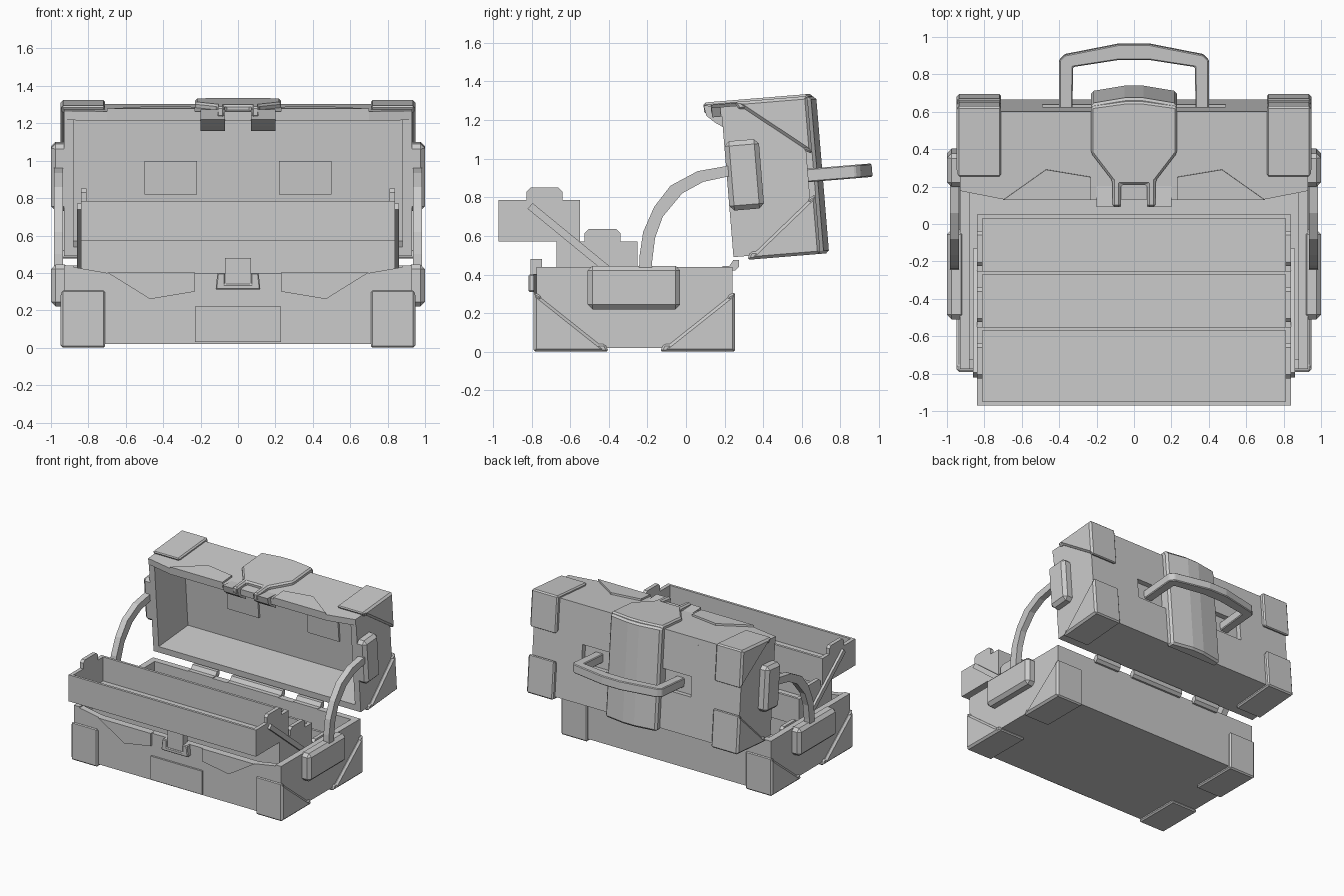
import bpy, bmesh, math
from mathutils import Matrix

if "Cube" in bpy.data.objects:
    bpy.data.objects.remove(bpy.data.objects["Cube"])

BASE = Matrix.Identity(4)
# Lid local space: y = outward through the lid top, z = hinge to front edge
LID = Matrix.Translation((0, 0.245, 0.50)) @ Matrix.Rotation(math.radians(4.7), 4, 'X')


def prism(name, pts, axis, a, b, mat=BASE, mirror=False, bevel=0.0):
    """Extrude a 2D outline along an axis from a to b."""
    def co(p, t):
        return {'x': (t, p[0], p[1]), 'y': (p[0], t, p[1]), 'z': (p[0], p[1], t)}[axis]
    bm = bmesh.new()
    lo = [bm.verts.new(co(p, a)) for p in pts]
    hi = [bm.verts.new(co(p, b)) for p in pts]
    bm.faces.new(lo)
    bm.faces.new(hi)
    n = len(pts)
    for i in range(n):
        j = (i + 1) % n
        bm.faces.new((lo[i], lo[j], hi[j], hi[i]))
    bmesh.ops.recalc_face_normals(bm, faces=bm.faces)
    me = bpy.data.meshes.new(name)
    bm.to_mesh(me)
    bm.free()
    ob = bpy.data.objects.new(name, me)
    bpy.context.collection.objects.link(ob)
    ob.matrix_world = mat
    if bevel:
        m = ob.modifiers.new("bevel", 'BEVEL')
        m.width, m.segments, m.limit_method = bevel, 1, 'ANGLE'
    if mirror:
        ob.modifiers.new("mirror", 'MIRROR')
    return ob


def box(name, x, y, z, mat=BASE, mirror=False, bevel=0.0):
    pts = [(y[0], z[0]), (y[1], z[0]), (y[1], z[1]), (y[0], z[1])]
    return prism(name, pts, 'x', x[0], x[1], mat, mirror, bevel)


def sym(half):
    """Complete a right-hand half outline by mirroring it."""
    return half + [(-x, y) for x, y in reversed(half)]


def corner_guard(name, c, dy, dz, ly, lz, mat=BASE):
    """Guard wrapping a corner: L-shaped plate plus triangular side plate."""
    y, z = c
    t = 0.04
    L = [(0, 0), (ly, 0), (ly - 0.02, t), (t, t), (t, lz - 0.02), (0, lz)]
    tri = [(0, 0), (ly, 0), (0, lz)]
    prism(name + "_plate", [(y + dy * p, z + dz * q) for p, q in L], 'x', 0.71, 0.945, mat, True, 0.01)
    prism(name + "_side", [(y + dy * p, z + dz * q) for p, q in tri], 'x', 0.90, 0.95, mat, True, 0.015)


# Base shell
box("base_floor", (-0.93, 0.93), (-0.775, 0.24), (0.02, 0.06))
box("base_side_wall", (0.88, 0.93), (-0.775, 0.24), (0.02, 0.44), mirror=True)
box("base_back_wall", (-0.93, 0.93), (0.19, 0.24), (0.02, 0.44))
prism("base_front_wall", sym([(0.93, 0.02), (0.93, 0.44), (0.70, 0.40)]), 'y', -0.775, -0.725)
corner_guard("base_front_guard", (-0.79, 0.0), 1, 1, 0.39, 0.31)
corner_guard("base_back_guard", (0.255, 0.0), -1, 1, 0.39, 0.31)
box("base_side_pad", (0.90, 1.0), (-0.51, -0.03), (0.22, 0.445), mirror=True, bevel=0.025)
prism("base_front_trim", [(0.70, 0.403), (0.47, 0.26), (0.23, 0.30), (0.23, 0.403)], 'y', -0.79, -0.74, mirror=True)
box("base_front_panel", (-0.23, 0.23), (-0.79, -0.76), (0.03, 0.22))

# Latch on the base front
box("latch_tongue", (-0.07, 0.07), (-0.805, -0.745), (0.34, 0.48))
prism("latch_bracket", sym([(0.12, 0.31), (0.11, 0.40), (0.07, 0.40), (0.07, 0.34)]), 'y', -0.815, -0.76, bevel=0.006)

# Hinges
HP = [(0.19, 0.42), (0.255, 0.42), (0.275, 0.44), (0.275, 0.475), (0.245, 0.475), (0.225, 0.445), (0.19, 0.445)]
prism("hinge_center", HP, 'x', -0.23, 0.23)
prism("hinge_side", HP, 'x', 0.36, 0.58, mirror=True)


# Cantilever trays, stepped forward as they rise
def tray(name, y0, z0):
    y1, z1, w = y0 + 0.42, z0 + 0.215, 0.84
    box(name + "_floor", (-w, w), (y0, y1), (z0, z0 + 0.02))
    box(name + "_front", (-w, w), (y0, y0 + 0.02), (z0, z1))
    box(name + "_back", (-w, w), (y1 - 0.02, y1), (z0, z1))
    a, b, h = y0 + 0.145, y0 + 0.33, z1 + 0.065
    end = [(y0, z0), (y1, z0), (y1, z1), (b, z1), (b, h - 0.02), (b - 0.02, h),
           (a + 0.02, h), (a, h - 0.02), (a, z1), (y0, z1)]
    prism(name + "_end", end, 'x', w - 0.03, w, mirror=True)


for i, label in enumerate(("upper_tray", "middle_tray", "lower_tray")):
    tray(label, -0.97 + 0.3 * i, 0.57 - 0.215 * i)

# Links joining the trays
prism("tray_link", [(-0.82, 0.74), (-0.795, 0.77), (-0.13, 0.225), (-0.155, 0.195)], 'x', 0.835, 0.86, mirror=True)

# Curved lid stays
outer = [(-0.245, 0.38), (-0.24, 0.50), (-0.222, 0.62), (-0.165, 0.75), (-0.08, 0.86), (0.06, 0.935), (0.23, 0.965)]
inner = [(0.23, 0.91), (0.09, 0.88), (-0.02, 0.82), (-0.12, 0.70), (-0.16, 0.59), (-0.175, 0.47), (-0.18, 0.38)]
prism("lid_stay", outer + inner, 'x', 0.935, 0.985, mirror=True)

# Lid shell; the outer panel leaves slots beside the handle mounts
box("lid_side_wall", (0.88, 0.93), (0, 0.42), (-0.01, 0.77), LID, True)
box("lid_hinge_wall", (-0.93, 0.93), (0, 0.42), (-0.01, 0.04), LID)
box("lid_front_wall", (-0.93, 0.93), (0, 0.42), (0.72, 0.77), LID)
prism("lid_front_edge", sym([(0.93, 0.02), (0.93, -0.005), (0.70, -0.05)]), 'z', 0.72, 0.77, LID)
box("lid_panel_low", (-0.93, 0.93), (0.375, 0.42), (-0.01, 0.30), LID)
box("lid_panel_high", (-0.93, 0.93), (0.375, 0.42), (0.46, 0.77), LID)
box("lid_panel_middle", (-0.23, 0.23), (0.375, 0.42), (0.30, 0.46), LID)
box("lid_panel_side", (0.49, 0.93), (0.375, 0.42), (0.30, 0.46), LID, True)
box("slot_backing", (0.22, 0.50), (0.36, 0.38), (0.29, 0.47), LID, True)
corner_guard("lid_front_guard", (0.45, 0.79), -1, -1, 0.38, 0.30, LID)
corner_guard("lid_hinge_guard", (0.45, -0.03), -1, 1, 0.38, 0.31, LID)
box("lid_side_pad", (0.90, 1.0), (0, 0.18), (0.23, 0.59), LID, True, 0.025)
prism("lid_front_trim", [(0.70, -0.053), (0.47, 0.11), (0.23, 0.07), (0.23, -0.053)], 'z', 0.74, 0.785, LID, True)

# Central spine wrapping over the lid, with the latch catch
prism("spine_back", sym([(0.23, 0.40), (0.23, 0.465), (0.05, 0.495)]), 'z', -0.03, 0.785, LID, bevel=0.015)
prism("spine_front", sym([(0.05, 0.475), (0.23, 0.45), (0.23, 0.20), (0.115, 0.05),
                          (0.115, -0.09), (0.07, -0.09), (0.07, 0.03)]), 'z', 0.74, 0.80, LID, bevel=0.012)
prism("latch_catch", [(-0.09, 0.785), (-0.08, 0.73), (-0.035, 0.69), (0.01, 0.66), (0.02, 0.77)],
      'x', 0.07, 0.20, LID, True)
box("catch_bridge", (-0.08, 0.08), (-0.05, 0.04), (0.72, 0.76), LID)

# Carry handle
prism("carry_handle", sym([(0.33, 0.37), (0.40, 0.37), (0.40, 0.665), (0.37, 0.695), (0.08, 0.752)])[:10]
      [:5] + [(-0.08, 0.752), (-0.37, 0.695), (-0.40, 0.665), (-0.40, 0.37), (-0.33, 0.37),
              (-0.325, 0.63), (-0.08, 0.668), (0.08, 0.668), (0.325, 0.63)],
      'z', 0.345, 0.415, LID, bevel=0.006)
